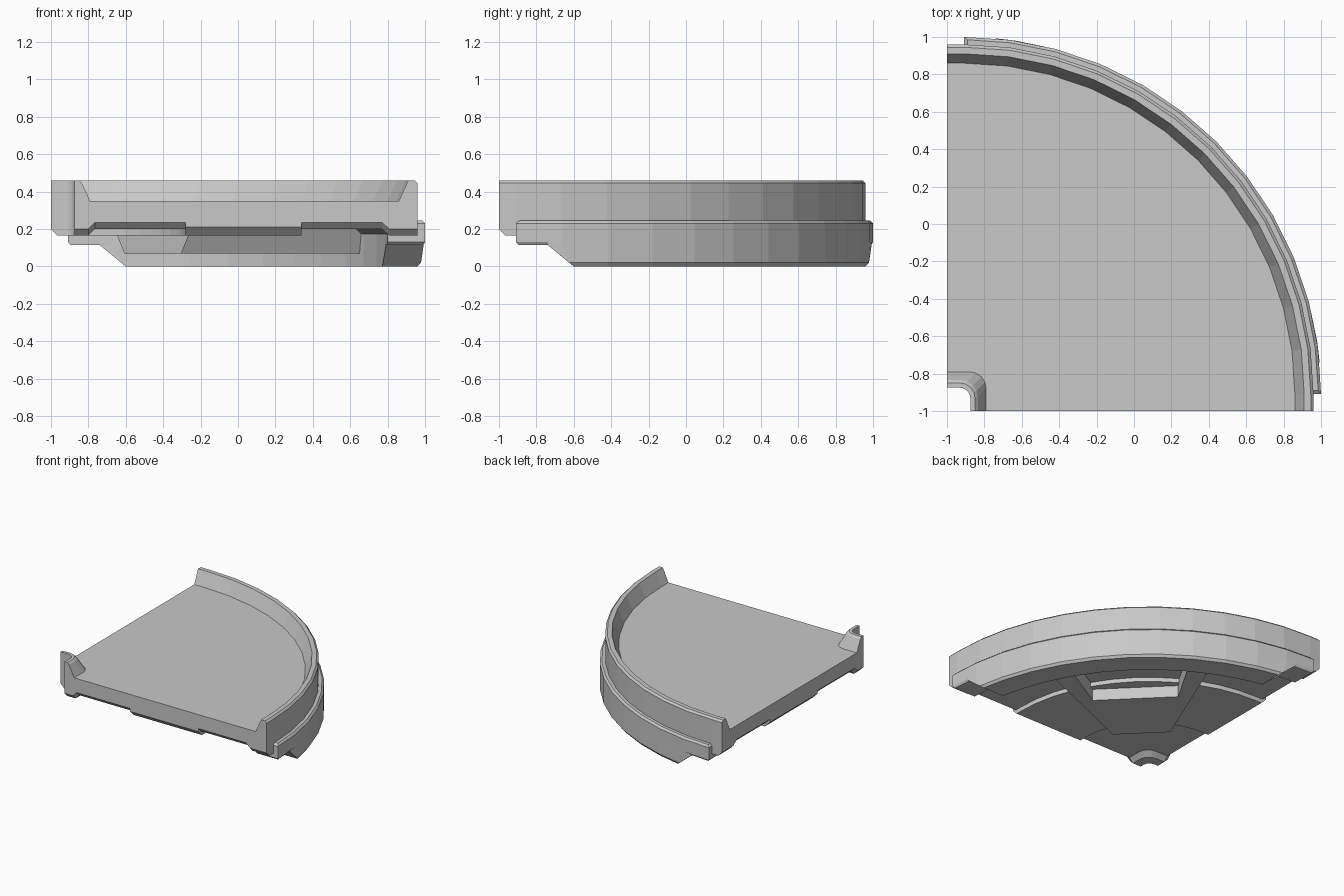
import bpy, bmesh
from math import asin, cos, sin, pi, sqrt, radians

if "Cube" in bpy.data.objects:
    bpy.data.objects.remove(bpy.data.objects["Cube"])

grey = bpy.data.materials.new("light grey")
grey.diffuse_color = (0.58, 0.58, 0.58, 1)
grey.use_nodes = True
grey.node_tree.nodes["Principled BSDF"].inputs["Base Color"].default_value = grey.diffuse_color
SEG = 12          # facets in the quarter turn
C = -1.0          # corner of the straight sides
D = .09           # the arc centre sits this far inside the corner


def loft(name, rings, closed, strip=False):
    """Join equal-length rings of points.
    closed: rings run along a path and the section is a closed loop, whose ends
    get one cap each, or a strip of quads. Otherwise rings are stacked outlines."""
    bm = bmesh.new()
    vs = [[bm.verts.new(p) for p in ring] for ring in rings]
    n, m = len(rings), len(rings[0])
    if closed:
        for a in range(n):
            b = (a + 1) % n
            for i in range(m - 1):
                bm.faces.new((vs[a][i], vs[a][i + 1], vs[b][i + 1], vs[b][i]))
        for k in (0, -1):
            cap = [v[k] for v in vs]
            if strip:
                for i in range(n // 2 - 1):
                    bm.faces.new((cap[i], cap[i + 1], cap[n - 2 - i], cap[n - 1 - i]))
            else:
                bm.faces.new(cap)
    else:
        for a in range(n - 1):
            for i in range(m):
                j = (i + 1) % m
                bm.faces.new((vs[a][i], vs[a][j], vs[a + 1][j], vs[a + 1][i]))
        bm.faces.new(vs[0])
        bm.faces.new(vs[-1])
    bmesh.ops.remove_doubles(bm, verts=bm.verts[:], dist=0.0002)
    bmesh.ops.recalc_face_normals(bm, faces=bm.faces[:])
    me = bpy.data.meshes.new(name)
    bm.to_mesh(me)
    bm.free()
    me.materials.append(grey)
    ob = bpy.data.objects.new(name, me)
    bpy.context.collection.objects.link(ob)
    return ob


def arc(r, inset):
    """Quarter arc with short straight ends, stopping at an inset from the sides."""
    R = r - D
    a = asin(max(0, inset - D) / R)
    pts = []
    for i in range(SEG + 1):
        t = min(max(pi / 2 * i / SEG, a), pi / 2 - a)
        pts.append((C + D + R * cos(t), C + D + R * sin(t)))
    first, last = pts[0], pts[-1]
    return ([(first[0], min(first[1], C + inset))] + pts
            + [(min(last[0], C + inset), last[1])])


def sweep(name, profile, strip=False):
    """Turn a closed (radius, height, end inset) profile around the corner."""
    return loft(name, [[(x, y, z) for x, y in arc(r, e)] for r, z, e in profile],
                True, strip)


def corner(s, z, e):
    """Rounded square path around the corner post."""
    c = min(.09, s - .07)
    pts = [(s, e)]
    for i in range(5):
        t = radians(22.5 * i)
        pts.append((s - c + c * cos(t), s - c + c * sin(t)))
    pts.append((e, s))
    return [(C + x, C + y, z) for x, y in pts]


# Floor plate, chamfered below along the straight sides
def plate(z, e, r, s):
    return [(x, y, z) for x, y in arc(r, e)] + corner(s, z, e)[::-1]


loft("floor_plate", [plate(.35, 0, 1.86, .21), plate(.235, 0, 1.77, .235),
                     plate(.2, .035, 1.77, .235)], False)

# Raised outer rim and its chamfered foot
sweep("outer_rim", [(1.86, .35, 0), (1.91, .46, 0), (1.945, .46, 0), (1.96, .445, 0),
                    (1.96, .2, 0), (1.81, .2, 0), (1.77, .235, 0)])
sweep("rim_foot", [(1.96, .2, 0), (1.81, .2, 0), (1.77, .235, 0),
                   (1.77, .2, .035), (1.81, .165, .035), (1.96, .165, .035)], True)

# Skirt band and the lower skirt with sloping ends
sweep("skirt_band", [(1.8, .115, .105), (1.8, .13, .09), (1.8, .2, .09),
                     (1.93, .23, .09), (1.945, .245, .11),
                     (1.985, .245, .11), (2.0, .23, .09), (2.0, .2, .09),
                     (2.0, .13, .09), (1.99, .115, .105)], True)
sweep("lower_skirt", [(1.8, .13, .26), (2.0, .13, .26), (2.0, .115, .26),
                      (2.0, .02, .376), (1.985, 0, .4), (1.8, 0, .4), (1.8, .115, .26)])

# Low ring under the floor
sweep("under_ring", [(.72, .24, 0), (.72, .21, 0), (.72, .165, .045),
                     (1.34, .165, .045), (1.34, .21, 0), (1.34, .24, 0)], True)

# Hollow corner post and its chamfered foot
post = [(.21, .35, 0), (.165, .445, 0), (.15, .46, 0), (.125, .46, 0),
        (.125, .2, 0), (.2, .2, 0), (.235, .235, 0)]
foot = [(.125, .2, 0), (.2, .2, 0), (.235, .235, 0),
        (.235, .2, .035), (.2, .165, .035), (.125, .165, .035)]
loft("corner_post", [corner(*p) for p in post], True)
loft("post_foot", [corner(*p) for p in foot], True, True)


# Tapered underside brace with an open window, symmetric about the diagonal
def brace(z, d):
    half = [(.77, .215 + d), (1.8, .64 + d / 3), (1.82, .46), (1.29, .32)]
    pts = half + [(r, -w) for r, w in reversed(half)]
    return [(C + (r + w) / sqrt(2), C + (r - w) / sqrt(2), z) for r, w in pts]


loft("under_brace", [brace(.21, .08), brace(.07, 0)], False)
